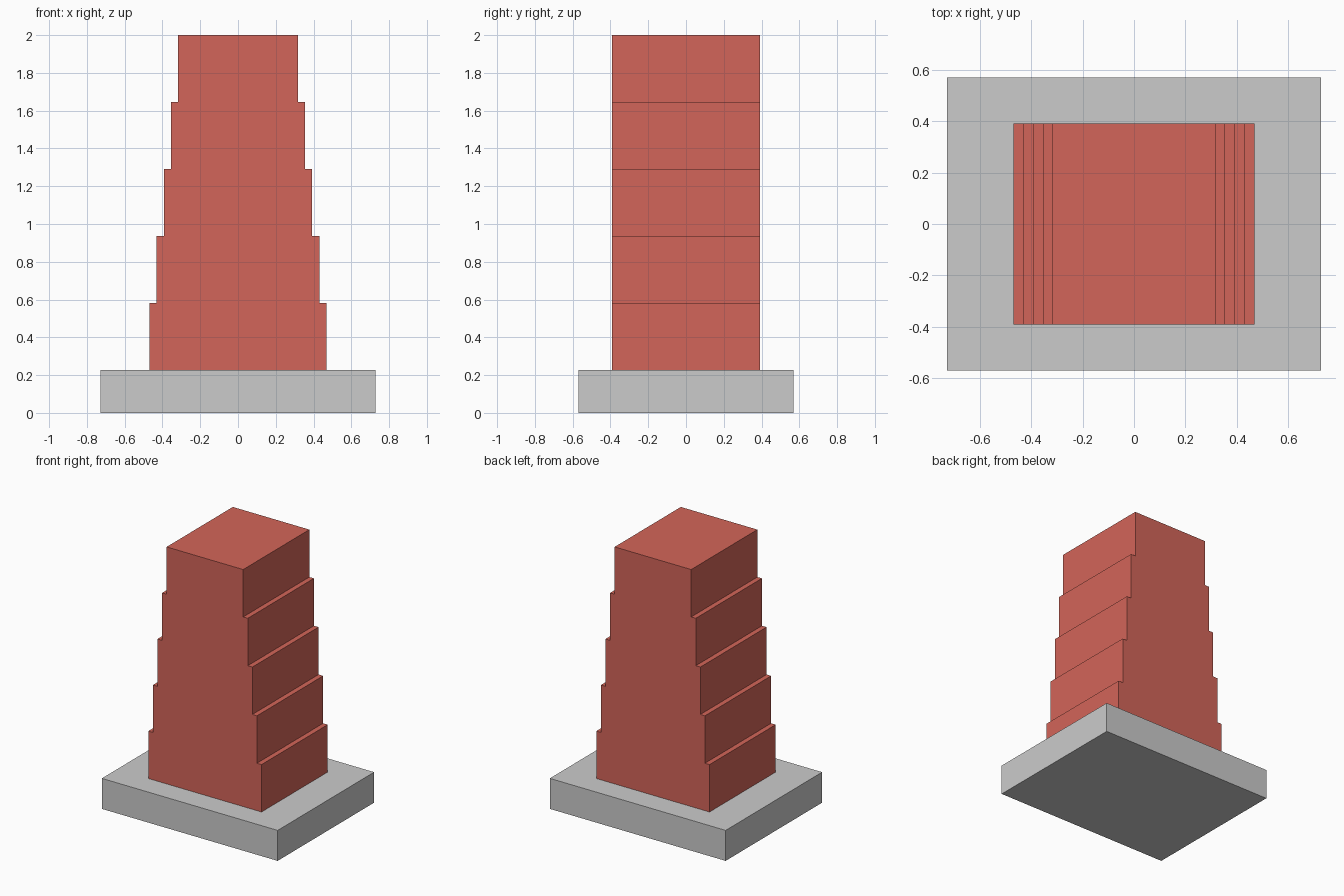
import bpy
import bmesh

if "Cube" in bpy.data.objects:
    bpy.data.objects.remove(bpy.data.objects["Cube"])


def extrude_profile(name, profile, half_depth):
    """Close an x-z outline and extrude it along y, centred on y = 0."""
    bm = bmesh.new()
    face = bm.faces.new([bm.verts.new((x, -half_depth, z)) for x, z in profile])
    ext = bmesh.ops.extrude_face_region(bm, geom=[face])
    moved = [g for g in ext["geom"] if isinstance(g, bmesh.types.BMVert)]
    bmesh.ops.translate(bm, verts=moved, vec=(0, 2 * half_depth, 0))
    bmesh.ops.recalc_face_normals(bm, faces=bm.faces)
    mesh = bpy.data.meshes.new(name)
    bm.to_mesh(mesh)
    bm.free()
    obj = bpy.data.objects.new(name, mesh)
    bpy.context.collection.objects.link(obj)
    return obj


BASE_TOP = 0.228
TIERS = 5
TIER_HEIGHT = (2.0 - BASE_TOP) / TIERS

# Plain slab base
extrude_profile("base_slab", [(-0.727, 0), (0.727, 0),
                              (0.727, BASE_TOP), (-0.727, BASE_TOP)], 0.57)

# Stepped tower: tiers narrow in x only, front and back stay flat
right = []
for i in range(TIERS):
    half_width = 0.4685 - 0.038 * i
    z = BASE_TOP + TIER_HEIGHT * i
    right += [(half_width, z), (half_width, z + TIER_HEIGHT)]
left = [(-x, z) for x, z in reversed(right)]
tower = extrude_profile("stepped_tower", right + left, 0.391)

# Red finish
red = bpy.data.materials.new("red")
red.diffuse_color = (0.65, 0.13, 0.10, 1)
red.use_nodes = True
red.node_tree.nodes["Principled BSDF"].inputs["Base Color"].default_value = red.diffuse_color
tower.data.materials.append(red)
